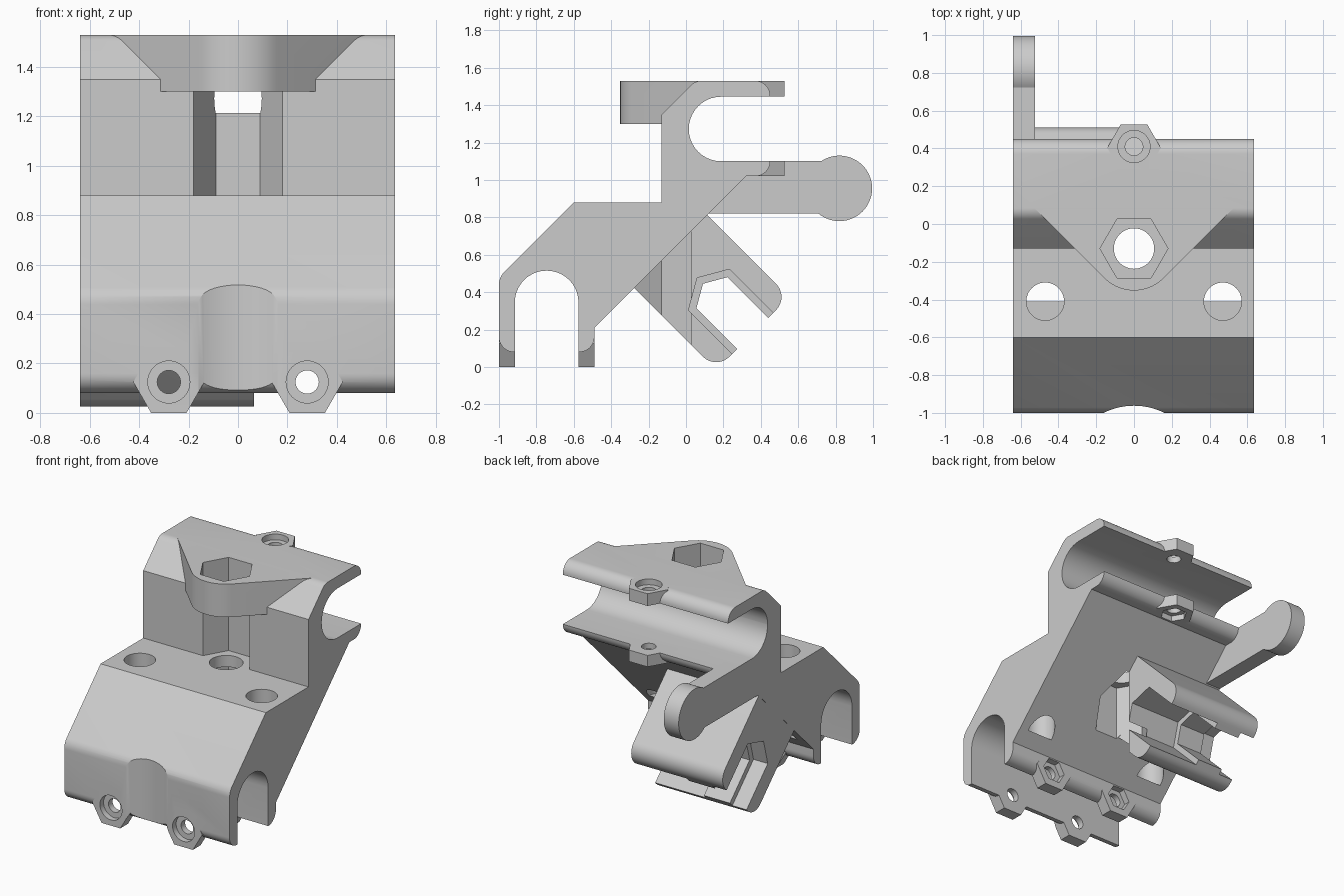
import bpy, bmesh, math
from mathutils import Vector

if "Cube" in bpy.data.objects:
    bpy.data.objects.remove(bpy.data.objects["Cube"], do_unlink=True)

grey = bpy.data.materials.new("plain_grey")
grey.use_nodes = True
COLOUR = (0.6, 0.6, 0.6, 1)
grey.diffuse_color = COLOUR
grey.node_tree.nodes["Principled BSDF"].inputs["Base Color"].default_value = COLOUR

LEFT, RIGHT = -0.64, 0.635


def rounded(points, steps=10):
    """Closed outline; a third number on a point is its fillet radius."""
    out = []
    for i, p in enumerate(points):
        v = Vector(p[:2])
        if len(p) < 3:
            out.append(v)
            continue
        a = (Vector(points[i - 1][:2]) - v).normalized()
        b = (Vector(points[(i + 1) % len(points)][:2]) - v).normalized()
        half = a.angle(b) / 2
        centre = v + (a + b).normalized() * p[2] / math.sin(half)
        reach = p[2] / math.tan(half)
        s, e = v + a * reach - centre, v + b * reach - centre
        t = math.atan2(s.y, s.x)
        sweep = math.remainder(math.atan2(e.y, e.x) - t, math.tau)
        out += [centre + p[2] * Vector((math.cos(t + sweep * k / steps),
                math.sin(t + sweep * k / steps))) for k in range(steps + 1)]
    return out


def arc(cx, cy, r, start, end, steps):
    angles = [math.radians(start + (end - start) * k / steps) for k in range(steps + 1)]
    return [(cx + r * math.cos(t), cy + r * math.sin(t)) for t in angles]


def ring(cx, cy, r, sides=48):
    return arc(cx, cy, r, 0, 360, sides)[:-1]


def prism(name, outline, axis, lo, hi):
    """Extrude a flat outline along an axis from lo to hi."""
    place = {"X": lambda a, b, t: (t, a, b),
             "Y": lambda a, b, t: (a, t, b),
             "Z": lambda a, b, t: (a, b, t)}[axis]
    bm = bmesh.new()
    ends = [[bm.verts.new(place(p[0], p[1], t)) for p in outline] for t in (lo, hi)]
    n = len(outline)
    for end in ends:
        bm.faces.new(end)
    for i in range(n):
        j = (i + 1) % n
        bm.faces.new((ends[0][i], ends[0][j], ends[1][j], ends[1][i]))
    bmesh.ops.recalc_face_normals(bm, faces=bm.faces)
    mesh = bpy.data.meshes.new(name)
    bm.to_mesh(mesh)
    bm.free()
    mesh.materials.append(grey)
    obj = bpy.data.objects.new(name, mesh)
    bpy.context.scene.collection.objects.link(obj)
    return obj


def combine(target, operation, outline, axis, lo, hi):
    """Add or remove a prism with a baked boolean modifier."""
    tool = prism("tool", outline, axis, lo, hi)
    mod = target.modifiers.new("boolean", "BOOLEAN")
    mod.operation, mod.solver, mod.object = operation, "EXACT", tool
    graph = bpy.context.evaluated_depsgraph_get()
    mesh = bpy.data.meshes.new_from_object(target.evaluated_get(graph))
    target.modifiers.clear()
    target.data = mesh
    bpy.data.objects.remove(tool, do_unlink=True)


def add(*args):
    combine(args[0], "UNION", *args[1:])


def cut(*args):
    combine(args[0], "DIFFERENCE", *args[1:])


# Main body: stepped side profile extruded across the width
body = prism("clamp_body", rounded([
    (-1, 0.08, 0.08), (-1, 0.48, 0.1), (-0.6, 0.88), (-0.13, 0.88),
    (-0.13, 1.35), (0.05, 1.53, 0.08), (0.45, 1.53, 0.08), (0.45, 1.02, 0.08),
    (0.32, 1.02), (-0.49, 0.21), (-0.49, 0.08, 0.08)]), "X", LEFT, RIGHT)

# Bolt boss: round nose with 45 degree flanks
add(body, arc(0, -0.13, 0.222, 225, 315, 16) + [(0.544, 0.1), (-0.544, 0.1)],
    "Z", 1.3, 1.53)

# Hexagonal screw lugs on the clamp lips
LUG_X = (-0.28, 0.28)
for x in LUG_X:
    lug = ring(x, 0.125, 0.144, 6)
    add(body, lug, "Y", -1, -0.915)
    add(body, lug, "Y", -0.575, -0.49)
upper_lug = ring(0, 0.403, 0.142, 6)
add(body, upper_lug, "Z", 1.445, 1.53)
add(body, upper_lug, "Z", 1.02, 1.1)

# Open rod channels, one facing down and one facing back
cut(body, rounded([(-0.915, -0.1), (-0.915, 0.515, 0.169),
                   (-0.575, 0.515, 0.169), (-0.575, -0.1)]), "X", -1, 1)
cut(body, rounded([(0.7, 1.1), (0.015, 1.1, 0.172),
                   (0.015, 1.445, 0.172), (0.7, 1.445)]), "X", -1, 1)

# Central hexagonal shaft and its bolt hole
shaft = ring(0, -0.13, 0.18, 6)
cut(body, shaft, "Z", 0.88, 1.7)
cut(body, shaft, "Z", -0.1, 0.8)
cut(body, ring(0, -0.13, 0.107), "Z", 0.7, 1)

# Two deep round holes in the step
for x in (-0.47, 0.47):
    cut(body, ring(x, -0.41, 0.1), "Z", 0.29, 1)

# Shallow scallop in the front wall
cut(body, ring(0, -1.322, 0.36, 96), "Z", -0.1, 0.8)

# Screw holes with counterbores and nut pockets
for x in LUG_X:
    cut(body, ring(x, 0.125, 0.047, 32), "Y", -1.1, -0.45)
    cut(body, ring(x, 0.125, 0.085), "Y", -1.1, -0.96)
    cut(body, ring(x, 0.125, 0.088, 6), "Y", -0.535, -0.45)
cut(body, ring(0, 0.41, 0.047, 32), "Z", 0.95, 1.6)
cut(body, ring(0, 0.41, 0.085), "Z", 1.49, 1.6)
cut(body, ring(0, 0.41, 0.088, 6), "Z", 0.95, 1.06)


# Nut holder: fork standing square to the sloped underside
def sloped(outline):
    s = math.sqrt(0.5)
    return [(0.187 + (p[0] + p[1]) * s, 0.349 + (p[1] - p[0]) * s) for p in outline]


def slot(r):
    h = r * math.sqrt(0.75)
    return sloped([(0.5, -h), (-r / 2, -h), (-r, 0), (-r / 2, h), (0.5, h)])


holder = prism("nut_holder", sloped(rounded([
    (-0.38, -0.276), (0.24, -0.276, 0.1), (0.24, 0.276, 0.1), (-0.38, 0.276)])),
    "X", LEFT, 0.065)
cut(holder, slot(0.136), "X", -1, 1)
cut(holder, slot(0.18), "X", -0.33, 1)
cut(holder, slot(0.18), "X", -1, -0.53)
cut(holder, shaft, "Z", -0.2, 0.8)

# Lever arm with a round end
arm = prism("lever_arm", [(0.12, 0.82), (0.32, 1.02), (0.32, 1.1)]
            + arc(0.82, 0.955, 0.175, 124, -129.5, 48), "X", LEFT, -0.525)

# Smooth the round surfaces and keep the edges crisp
bpy.ops.object.select_all(action="DESELECT")
for obj in (body, holder, arm):
    obj.select_set(True)
bpy.context.view_layer.objects.active = body
bpy.ops.object.shade_smooth_by_angle(angle=math.radians(30))
